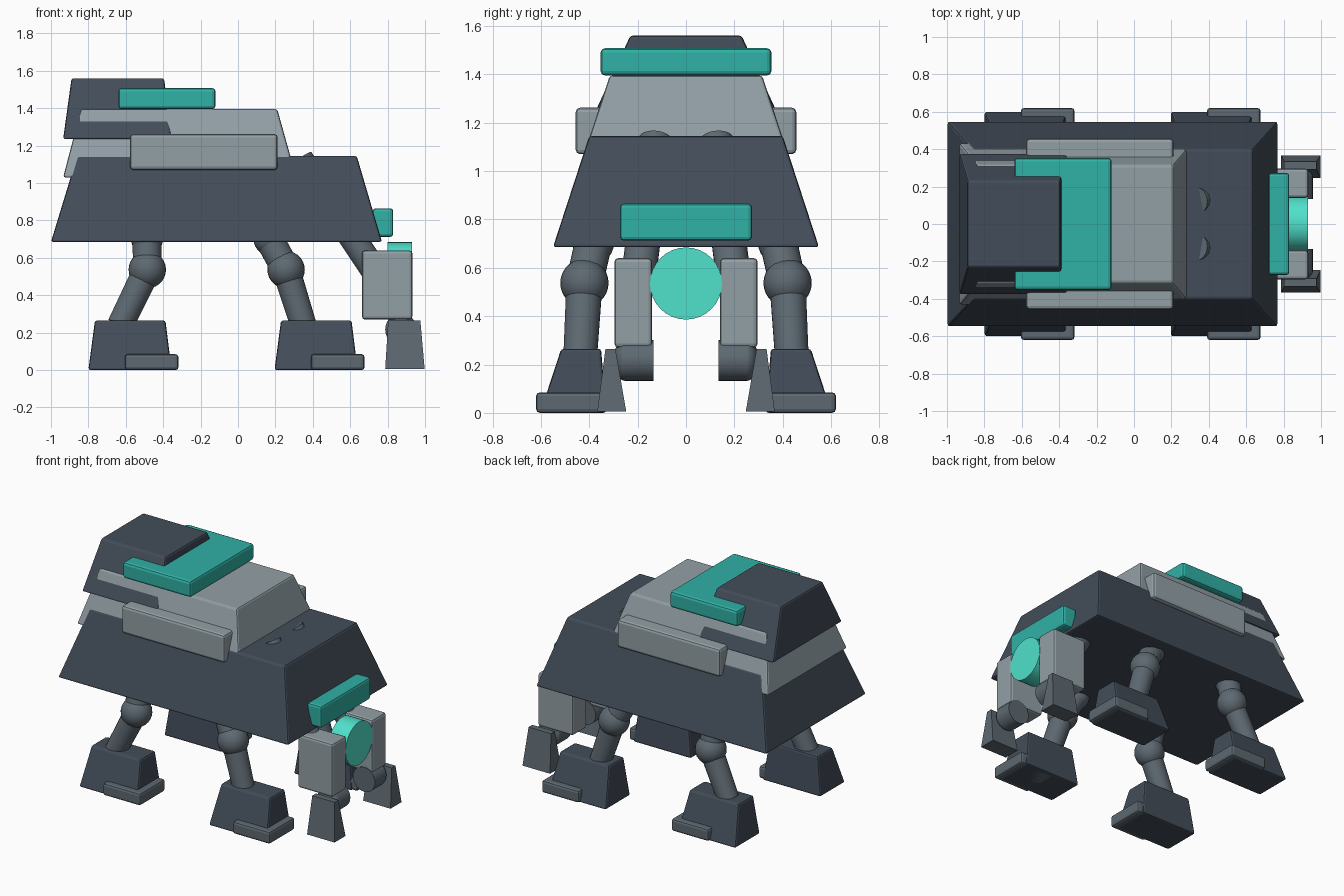
import bpy, bmesh, math
from mathutils import Vector

if "Cube" in bpy.data.objects:
    bpy.data.objects.remove(bpy.data.objects["Cube"])


def material(name, rgb):
    m = bpy.data.materials.new(name)
    m.diffuse_color = (*rgb, 1)
    m.use_nodes = True
    m.node_tree.nodes["Principled BSDF"].inputs["Base Color"].default_value = m.diffuse_color
    return m


DARK = material("dark_armour", (0.055, 0.073, 0.1))
LIGHT = material("light_armour", (0.29, 0.35, 0.38))
STEEL = material("steel", (0.11, 0.14, 0.165))
TEAL = material("teal", (0.03, 0.44, 0.38))
GLOW = material("glow", (0.08, 0.75, 0.6))


def finish(name, bm, mat, smooth=False, bevel=0):
    bmesh.ops.recalc_face_normals(bm, faces=bm.faces)
    me = bpy.data.meshes.new(name)
    bm.to_mesh(me)
    bm.free()
    ob = bpy.data.objects.new(name, me)
    bpy.context.collection.objects.link(ob)
    me.materials.append(mat)
    if bevel:
        mod = ob.modifiers.new("bevel", 'BEVEL')
        mod.width, mod.segments = bevel, 2
    if smooth:
        bpy.ops.object.select_all(action='DESELECT')
        ob.select_set(True)
        bpy.context.view_layer.objects.active = ob
        bpy.ops.object.shade_smooth_by_angle(angle=math.radians(35))
    return ob


def block(name, mat, z0, z1, base, top=None, side=1, bevel=0.012):
    """Tapered box; base and top are (x0, x1, y0, y1)."""
    bm = bmesh.new()
    rings = []
    for z, (x0, x1, y0, y1) in ((z0, base), (z1, top or base)):
        rings.append([bm.verts.new((x, y * side, z))
                      for x, y in ((x0, y0), (x1, y0), (x1, y1), (x0, y1))])
    lo, hi = rings
    bm.faces.new(lo)
    bm.faces.new(hi)
    for i in range(4):
        j = (i + 1) % 4
        bm.faces.new((lo[i], lo[j], hi[j], hi[i]))
    return finish(name, bm, mat, bevel=bevel)


def tube(name, mat, p, q, r0, r1=None, side=1, seg=24, bevel=0):
    p, q = (Vector((v[0], v[1] * side, v[2])) for v in (p, q))
    bm = bmesh.new()
    bmesh.ops.create_cone(bm, cap_ends=True, segments=seg, radius1=r0,
                          radius2=r1 or r0, depth=(q - p).length)
    ob = finish(name, bm, mat, True, bevel)
    ob.rotation_mode = 'QUATERNION'
    ob.rotation_quaternion = (q - p).to_track_quat('Z', 'Y')
    ob.location = (p + q) / 2
    return ob


def ball(name, mat, c, r, side=1, scale=(1, 1, 1)):
    bm = bmesh.new()
    bmesh.ops.create_uvsphere(bm, u_segments=24, v_segments=14, radius=r)
    ob = finish(name, bm, mat, True)
    ob.location = (c[0], c[1] * side, c[2])
    ob.scale = scale
    return ob


# Body: hull, upper deck, rear housing and saddle plate
block("hull", DARK, 0.685, 1.145, (-1.0, 0.77, -0.55, 0.55), (-0.86, 0.635, -0.40, 0.40))
block("upper_deck", LIGHT, 1.03, 1.395, (-0.935, 0.312, -0.435, 0.435), (-0.84, 0.21, -0.315, 0.315))
block("rear_housing", DARK, 1.235, 1.56, (-0.935, -0.355, -0.38, 0.38), (-0.89, -0.395, -0.23, 0.23))
block("saddle_plate", TEAL, 1.395, 1.508, (-0.64, -0.12, -0.353, 0.353), bevel=0.018)

# Front bar and round lamp
block("front_bar", TEAL, 0.712, 0.865, (0.72, 0.83, -0.273, 0.273), bevel=0.016)
tube("front_lamp", GLOW, (0.80, 0, 0.535), (0.93, 0, 0.535), 0.149, seg=32)

for side, tag in ((-1, "right"), (1, "left")):
    block(f"side_panel_{tag}", LIGHT, 1.07, 1.262, (-0.577, 0.212, 0.32, 0.456), side=side, bevel=0.018)

    # Legs: hip, upper strut, knee ball, shin, tapered foot and toe plate
    for end, hip, knee, ankle, foot_x in (
            ("rear", (-0.487, 0.37, 0.76), (-0.485, 0.42, 0.537), (-0.63, 0.437, 0.24), -0.80),
            ("front", (0.135, 0.37, 0.76), (0.257, 0.42, 0.537), (0.35, 0.437, 0.24), 0.195)):
        n = f"{end}_{tag}"
        t = (hip[2] - 0.70) / (hip[2] - knee[2])
        ball(f"hip_{n}", STEEL, Vector(hip).lerp(Vector(knee), t), 0.085, side)
        tube(f"upper_leg_{n}", STEEL, hip, knee, 0.077, side=side)
        ball(f"knee_{n}", STEEL, knee, 0.1, side)
        tube(f"shin_{n}", STEEL, knee, ankle, 0.075, 0.07, side=side)
        x = foot_x
        block(f"foot_{n}", DARK, 0, 0.265, (x, x + 0.445, 0.33, 0.603),
              (x + 0.035, x + 0.412, 0.351, 0.516), side)
        block(f"toe_plate_{n}", STEEL, 0, 0.085, (x + 0.195, x + 0.482, 0.34, 0.62), side=side, bevel=0.016)

    # Front arms: strut through the hull, forearm box, elbow and claw
    tube(f"arm_strut_{tag}", STEEL, (0.332, 0.125, 1.127), (0.73, 0.2, 0.53), 0.072, side=side)
    block(f"forearm_{tag}", LIGHT, 0.27, 0.64, (0.663, 0.932, 0.14, 0.296), side=side, bevel=0.016)
    tube(f"elbow_{tag}", STEEL, (0.872, 0.135, 0.217), (0.872, 0.25, 0.217), 0.085, side=side)
    ball(f"elbow_cap_{tag}", STEEL, (0.872, 0.25, 0.217), 0.085, side, (1, 0.6, 1))
    block(f"claw_{tag}", STEEL, 0.005, 0.265, (0.787, 0.998, 0.247, 0.367),
          (0.803, 0.975, 0.292, 0.333), side, bevel=0)
